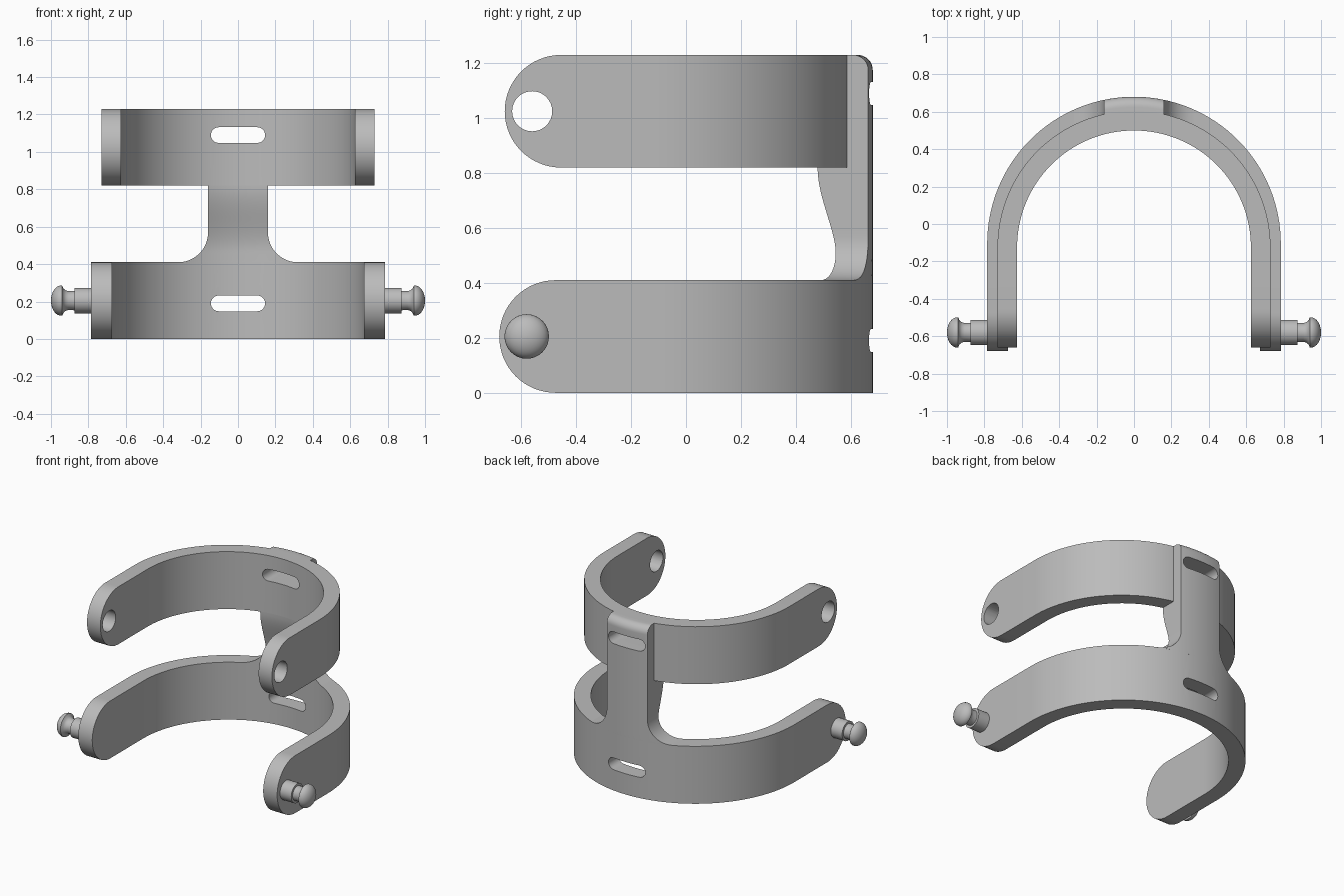
import bpy, bmesh, math
from math import sin, cos, pi, sqrt

cube = bpy.data.objects.get("Cube")
if cube:
    bpy.data.objects.remove(cube, do_unlink=True)

grey = bpy.data.materials.new("light grey")
grey.use_nodes = True
COLOUR = (0.5, 0.5, 0.5, 1)
grey.diffuse_color = COLOUR
grey.node_tree.nodes["Principled BSDF"].inputs["Base Color"].default_value = COLOUR

HALF = 0.205          # half height of each band
LOW_Z, TOP_Z = HALF, 1.025
LOW = (0.785, 0.675, -0.105)   # outer radius, inner radius, arc centre y
TOP = (0.73, 0.625, -0.125)


def loft(name, rings, caps=True):
    """Skin a list of closed rings into one object."""
    bm = bmesh.new()
    rows = [[bm.verts.new(p) for p in ring] for ring in rings]
    n = len(rows[0])
    for a, b in zip(rows, rows[1:]):
        for i in range(n):
            j = (i + 1) % n
            bm.faces.new((a[i], a[j], b[j], b[i]))
    if caps:
        bm.faces.new(rows[0])
        bm.faces.new(rows[-1])
    bmesh.ops.remove_doubles(bm, verts=bm.verts, dist=1e-5)
    bmesh.ops.recalc_face_normals(bm, faces=bm.faces)
    mesh = bpy.data.meshes.new(name)
    bm.to_mesh(mesh)
    bm.free()
    mesh.materials.append(grey)
    obj = bpy.data.objects.new(name, mesh)
    bpy.context.collection.objects.link(obj)
    return obj


def select(obj):
    bpy.ops.object.select_all(action='DESELECT')
    obj.select_set(True)
    bpy.context.view_layer.objects.active = obj


def cut(obj, cutter):
    mod = obj.modifiers.new("cut", 'BOOLEAN')
    mod.operation = 'DIFFERENCE'
    mod.solver = 'EXACT'
    mod.object = cutter
    select(obj)
    bpy.ops.object.modifier_apply(modifier=mod.name)


def smooth(obj):
    select(obj)
    bpy.ops.object.shade_smooth_by_angle(angle=math.radians(30))


def band(name, shape, z, end_y):
    """U-shaped band whose two arms end in half discs."""
    outer, inner, cy = shape
    arm = []
    for i in range(17):
        a = pi / 2 * (1 - i / 16)
        arm.append((end_y + HALF * (1 - sin(a)), HALF * cos(a)))
    stations = [(1, 0, y, h) for y, h in arm]
    stations += [(cos(pi * i / 64), sin(pi * i / 64), cy, HALF) for i in range(65)]
    stations += [(-1, 0, y, h) for y, h in reversed(arm)]
    rings = [[(r * c, y + r * s, z + k * h)
              for r, k in ((inner, -1), (inner, 1), (outer, 1), (outer, -1))]
             for c, s, y, h in stations]
    return loft(name, rings, caps=False)


def slot_cutter(z):
    """Rounded slot running front to back."""
    r, half = 0.042, 0.145
    outline = []
    for side in (1, -1):
        for i in range(13):
            a = -pi / 2 + pi * i / 12
            outline.append((side * (half - r + r * cos(a)), z + side * r * sin(a)))
    return loft("slot_cutter", [[(x, y, zz) for x, zz in outline] for y in (0.3, 0.9)])


def disc(x, r, y, z, n=32):
    return [(x, y + r * cos(2 * pi * i / n), z + r * sin(2 * pi * i / n)) for i in range(n)]


# Bands
lower_band = band("lower_band", LOW, LOW_Z, -0.68)
upper_band = band("upper_band", TOP, TOP_Z, -0.66)


# Rear strap: flared foot, curved inner face, rounded top edge
def strap_ring(z, w, ri, ci, inset=0.0):
    xs = [w * (i / 10 - 1) for i in range(21)]
    inside = [(x, ci + sqrt(ri * ri - x * x), z) for x in xs]
    outside = [(x, LOW[2] - inset + sqrt(LOW[0] ** 2 - x * x), z) for x in reversed(xs)]
    return inside + outside


def inner_arc(z):
    t = min(1, max(0, (z - 0.47) / 0.35))
    t = t * t * (3 - 2 * t)
    return LOW[1] + t * (TOP[1] - LOW[1]), LOW[2] + t * (TOP[2] - LOW[2])


W, FLARE, ROUND = 0.16, 0.16, 0.055
foot, top = 2 * LOW_Z, TOP_Z + HALF
rings = []
for i in range(13):
    a = pi / 2 * i / 12
    z = foot + FLARE * (1 - cos(a))
    rings.append(strap_ring(z, W + FLARE * (1 - sin(a)), *inner_arc(z)))
for i in range(1, 13):
    z = foot + FLARE + (0.82 - foot - FLARE) * i / 12
    rings.append(strap_ring(z, W, *inner_arc(z)))
rings.append(strap_ring(0.83, W, TOP[0] - 0.01, TOP[2]))
for i in range(9):
    a = pi / 2 * i / 8
    rings.append(strap_ring(top - ROUND + ROUND * sin(a), W, TOP[0] - 0.01, TOP[2],
                            ROUND * (1 - cos(a))))
strap = loft("rear_strap", rings)

# Slots and pivot holes
lower_slot, upper_slot = slot_cutter(0.19), slot_cutter(1.09)
pivot = loft("pivot_cutter", [disc(x, 0.073, -0.56, TOP_Z) for x in (-1, 1)])
cut(lower_band, lower_slot)
cut(upper_band, upper_slot)
cut(strap, upper_slot)
cut(upper_band, pivot)
for helper in (lower_slot, upper_slot, pivot):
    bpy.data.objects.remove(helper, do_unlink=True)

# Pegs: shank, neck and domed head
profile = [(0.75, 0.068), (0.874, 0.068), (0.874, 0.052), (0.905, 0.05),
           (0.92, 0.054), (0.932, 0.063), (0.94, 0.08)]
profile += [(0.945 + 0.055 * sin(a), 0.081 * cos(a))
            for a in (pi / 2 * i / 10 for i in range(10))]
profile.append((1.0, 0.002))
pegs = [loft(name, [disc(side * x, r, -0.58, LOW_Z) for x, r in profile])
        for name, side in (("left_peg", 1), ("right_peg", -1))]

for part in [lower_band, upper_band, strap] + pegs:
    smooth(part)
